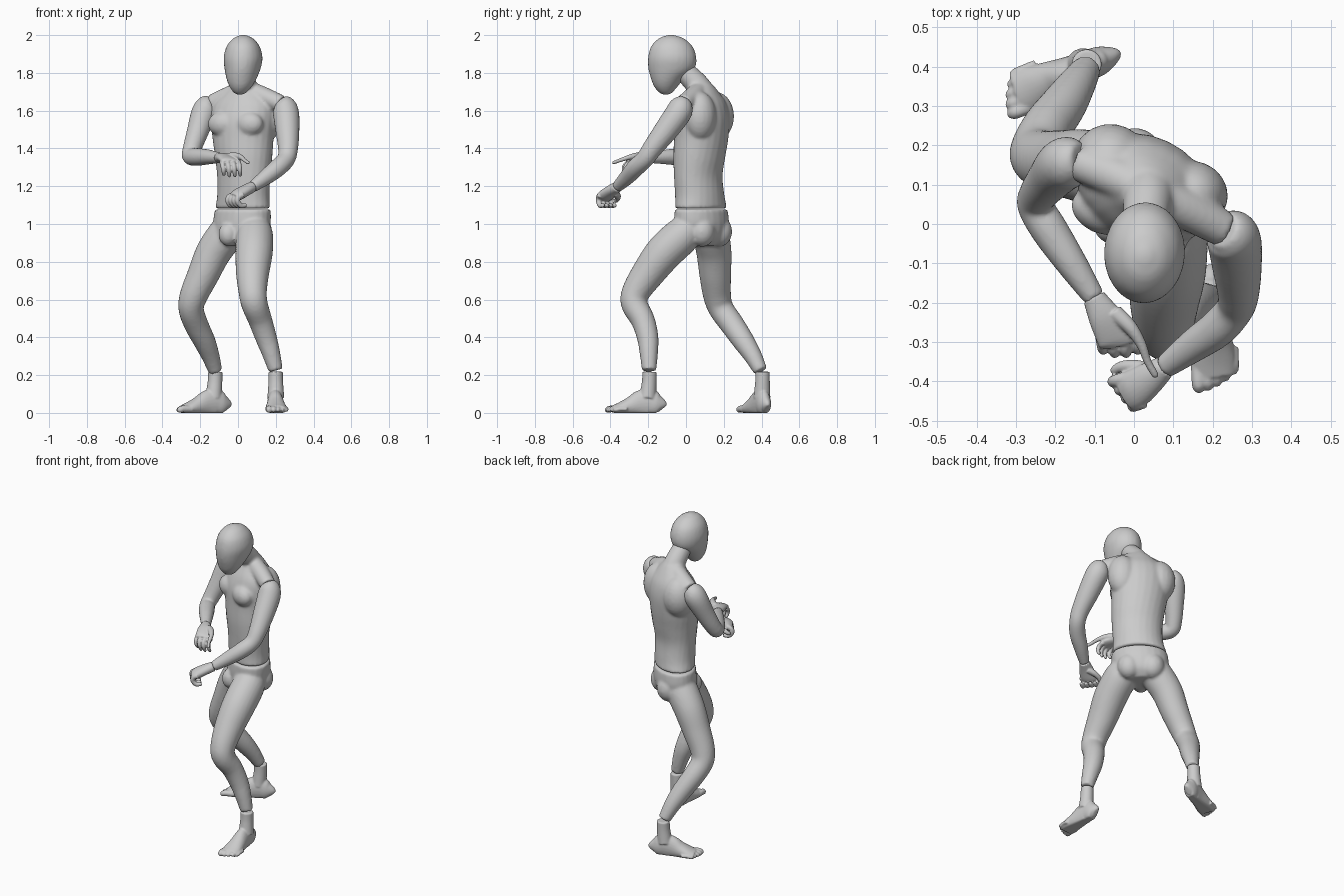
import bpy, bmesh, math
from mathutils import Vector, Matrix

X, Z = Vector((1, 0, 0)), Vector((0, 0, 1))
SIDES = 24


def spline(pts, steps=6):
    """Catmull-Rom through tuples of any length."""
    out = []
    for i in range(len(pts) - 1):
        p0, p1, p2 = pts[max(i - 1, 0)], pts[i], pts[i + 1]
        p3 = pts[min(i + 2, len(pts) - 1)]
        for k in range(steps):
            t = k / steps
            out.append([0.5 * (2 * b + (c - a) * t + (2 * a - 5 * b + 4 * c - d) * t * t
                               + (3 * b - a - 3 * c + d) * t ** 3)
                        for a, b, c, d in zip(p0, p1, p2, p3)])
    out.append(list(pts[-1]))
    return out


def skin(bm, rings):
    """rings: (centre, u, v) ellipses joined into a closed skin."""
    loops = []
    for c, u, v in rings:
        loops.append([bm.verts.new(c + u * math.cos(k * math.tau / SIDES) + v * math.sin(k * math.tau / SIDES))
                      for k in range(SIDES)])
    for a, b in zip(loops, loops[1:]):
        for k in range(SIDES):
            j = (k + 1) % SIDES
            bm.faces.new((a[k], a[j], b[j], b[k]))
    bm.faces.new(loops[0][::-1])
    bm.faces.new(loops[-1])


def tube(bm, pts, ref=X):
    """pts: (x, y, z, radius) or (x, y, z, half width, half height)."""
    p = spline(pts)
    rings = []
    for i, q in enumerate(p):
        t = Vector(p[min(i + 1, len(p) - 1)][:3]) - Vector(p[max(i - 1, 0)][:3])
        u = t.cross(ref).normalized()
        v = u.cross(t).normalized()
        rings.append((Vector(q[:3]), u * max(q[3], .003), v * max(q[-1], .003)))
    skin(bm, rings)


def stack(bm, pts):
    """pts: (z, x, y, half width, half depth, yaw degrees), horizontal slices."""
    rings = []
    for z, x, y, a, b, yaw in spline(pts):
        w = math.radians(yaw)
        rings.append((Vector((x, y, z)), Vector((math.cos(w), -math.sin(w), 0)) * a,
                      Vector((math.sin(w), math.cos(w), 0)) * b))
    skin(bm, rings)


def ball(bm, c, r, yaw=0):
    m = Matrix.Translation(c) @ Matrix.Rotation(-math.radians(yaw), 4, 'Z') @ Matrix.Diagonal((*r, 1))
    bmesh.ops.create_uvsphere(bm, u_segments=20, v_segments=14, radius=1, matrix=m)


def finish(name, bm, voxel=.009, smooth=5):
    """Fuse the overlapping forms into one smooth skin."""
    bmesh.ops.recalc_face_normals(bm, faces=bm.faces)
    me = bpy.data.meshes.new(name)
    bm.to_mesh(me)
    bm.free()
    ob = bpy.data.objects.new(name, me)
    bpy.context.collection.objects.link(ob)
    r = ob.modifiers.new("fuse", 'REMESH')
    r.mode, r.voxel_size, r.use_smooth_shade = 'VOXEL', voxel, True
    s = ob.modifiers.new("soften", 'SMOOTH')
    s.factor, s.iterations = .5, smooth
    return ob


# head
bm = bmesh.new()
stack(bm, [(1.684, .01, -.105, .012, .012, 4), (1.695, .011, -.107, .033, .034, 4), (1.725, .014, -.107, .058, .06, 4),
           (1.765, .018, -.098, .078, .086, 4), (1.82, .024, -.077, .095, .122, 3), (1.88, .027, -.073, .103, .128, 2),
           (1.94, .027, -.075, .088, .11, 0), (1.98, .027, -.078, .056, .07, 0),
           (1.995, .027, -.08, .028, .035, 0), (2.002, .027, -.08, .008, .008, 0)])
finish("head", bm)

# torso with neck, shoulder slopes, chest and shoulder blades
bm = bmesh.new()
stack(bm, [(1.082, .025, .08, .163, .117, 40), (1.15, .028, .073, .150, .118, 38), (1.25, .03, .065, .150, .118, 34),
           (1.35, .03, .07, .158, .130, 30), (1.45, .027, .08, .168, .137, 27), (1.55, .027, .085, .178, .138, 25),
           (1.63, .03, .09, .170, .118, 25), (1.69, .033, .09, .115, .085, 25), (1.74, .035, .085, .06, .055, 20)])
tube(bm, [(.037, .1, 1.66, .075), (.035, .065, 1.73, .064), (.03, .01, 1.79, .058), (.028, -.03, 1.83, .055)])
for end in ((-.14, .155, 1.638), (.23, -.015, 1.635)):
    tube(bm, [(.037, .08, 1.715, .05), ((.037 + end[0]) / 2, (.09 + end[1]) / 2, 1.675, .052), (*end, .046)], Z)
ball(bm, (-.06, .155, 1.57), (.10, .10, .13), 25)
ball(bm, (.15, .075, 1.57), (.09, .085, .13), 25)
for s in (-.078, .078):
    ball(bm, (.027 - .42 * .095 + .91 * s, .085 - .91 * .095 - .42 * s, 1.53), (.08, .055, .065), 25)
finish("torso", bm)

# pelvis and legs down to the ankles
bm = bmesh.new()
stack(bm, [(1.078, .025, .08, .166, .12, 40), (1.0, .02, .083, .168, .125, 40),
           (.93, .012, .083, .14, .115, 40), (.885, .005, .08, .08, .08, 40)])
ball(bm, (-.052, .0, .945), (.052, .052, .062), 40)
for s in (-.07, .07):
    ball(bm, (.02 + .038 + .77 * s, .085 + .046 - .64 * s, .96), (.07, .068, .08), 40)
tube(bm, [(.088, .03, .99, .08), (.088, -.02, .94, .098), (.085, -.115, .85, .099), (.077, -.2, .74, .088),
          (.078, -.265, .64, .075), (.088, -.273, .575, .070), (.118, -.228, .49, .063), (.148, -.203, .4, .057),
          (.174, -.197, .32, .049), (.2, -.195, .225, .038)])
tube(bm, [(-.03, .12, 1.0, .08), (-.06, .13, .95, .096), (-.13, .148, .85, .093), (-.185, .155, .73, .084),
          (-.235, .165, .62, .074), (-.248, .187, .55, .067), (-.222, .243, .47, .064), (-.178, .304, .38, .058),
          (-.145, .355, .3, .048), (-.12, .395, .222, .037)])
finish("pelvis_and_legs", bm)


# feet: ankle, wedge-shaped body and five toes
def foot(name, ax, ay, fwd, medial):
    f = Vector((*fwd, 0)).normalized()
    s = Z.cross(f) * medial
    at = lambda a, b, z: Vector((ax, ay, z)) + f * a + s * b
    bm = bmesh.new()
    body = [(-.07, .012, .05), (-.06, .027, .075), (-.035, .037, .1), (0, .039, .13), (.05, .043, .118),
            (.1, .05, .085), (.15, .057, .058), (.19, .054, .04)]
    tube(bm, [(*at(a, .004, h * .42), w, h * .58) for a, w, h in body], Z)
    tube(bm, [(*at(-.002, 0, .218), .038), (*at(0, 0, .16), .039), (*at(.008, 0, .08), .045)])
    for i in range(5):
        w = .018 - .0018 * i
        b = .044 - .0235 * i
        tip = .226 - .003 * i - .004 * i * i / 2
        tube(bm, [(*at(.15 - .008 * i, b, .02), w), (*at(tip - .025, b, .021), w), (*at(tip - .006, b, .016), w * .9),
                  (*at(tip + .007, b, .014), w * .4)], Z)
    for v in bm.verts:
        v.co.z = max(v.co.z, 0)
    finish(name, bm, .005, 3)


foot("front_foot", .2, -.195, (.04, -1), -1)
foot("rear_foot", -.122, .405, (-.91, -.37), 1)

# arms
bm = bmesh.new()
tube(bm, [(-.135, .16, 1.64, .045), (-.16, .158, 1.622, .064), (-.183, .148, 1.58, .067), (-.213, .115, 1.49, .058),
          (-.243, .076, 1.4, .049), (-.25, .045, 1.36, .046), (-.215, -.015, 1.355, .047), (-.16, -.098, 1.355, .04),
          (-.1, -.188, 1.35, .028)], Vector((.6, -.3, .74)))
finish("right_arm", bm, .007)
bm = bmesh.new()
tube(bm, [(.225, -.015, 1.645, .045), (.243, -.025, 1.622, .064), (.255, -.045, 1.58, .069), (.262, -.11, 1.49, .063),
          (.265, -.178, 1.4, .053), (.255, -.217, 1.345, .048), (.213, -.265, 1.3, .048), (.15, -.31, 1.25, .042),
          (.078, -.363, 1.197, .030)])
finish("left_arm", bm, .007)

# open drooping hand with extended thumb
bm = bmesh.new()
tube(bm, [(-.102, -.186, 1.35, .029, .028), (-.075, -.235, 1.35, .042, .024), (-.045, -.285, 1.335, .052, .02),
          (-.038, -.305, 1.325, .05, .016)], Z)
for i in range(4):
    x, y, n = -.085 + .029 * i, -.285 - .008 * (i in (1, 2)), (.9, 1, 1, .95)[i]
    tube(bm, [(x, y, 1.327, .014), (x + .004, y - .028, 1.312, .013), (x + .008, y - .035, 1.285, .012),
              (x + .01, y - .022, 1.327 - .072 * n, .009), (x + .01, y - .018, 1.327 - .078 * n, .004)])
tube(bm, [(-.05, -.225, 1.355, .022), (-.01, -.262, 1.36, .018), (.018, -.305, 1.352, .013), (.035, -.35, 1.337, .010),
          (.053, -.382, 1.325, .009), (.057, -.39, 1.322, .004)], Z)
finish("right_hand", bm, .004, 3)

# loosely closed hand
bm = bmesh.new()
tube(bm, [(.078, -.363, 1.197, .030, .029), (.04, -.392, 1.178, .042, .03), (0, -.42, 1.155, .05, .03),
          (-.022, -.432, 1.14, .046, .024)], Z)
for i in range(4):
    x, y = -.043 + .017 * i, -.39 - .021 * i
    tube(bm, [(x + .02, y, 1.155, .015), (x - .004, y - .008, 1.143, .015), (x - .01, y - .01, 1.12, .014),
              (x + .008, y, 1.097, .013), (x + .035, y + .016, 1.1, .010)], Vector((.5, -.8, 0)))
tube(bm, [(.04, -.375, 1.165, .02), (.005, -.362, 1.15, .017), (-.03, -.362, 1.135, .014), (-.05, -.372, 1.122, .011),
          (-.056, -.378, 1.118, .005)], Z)
finish("left_hand", bm, .004, 3)
